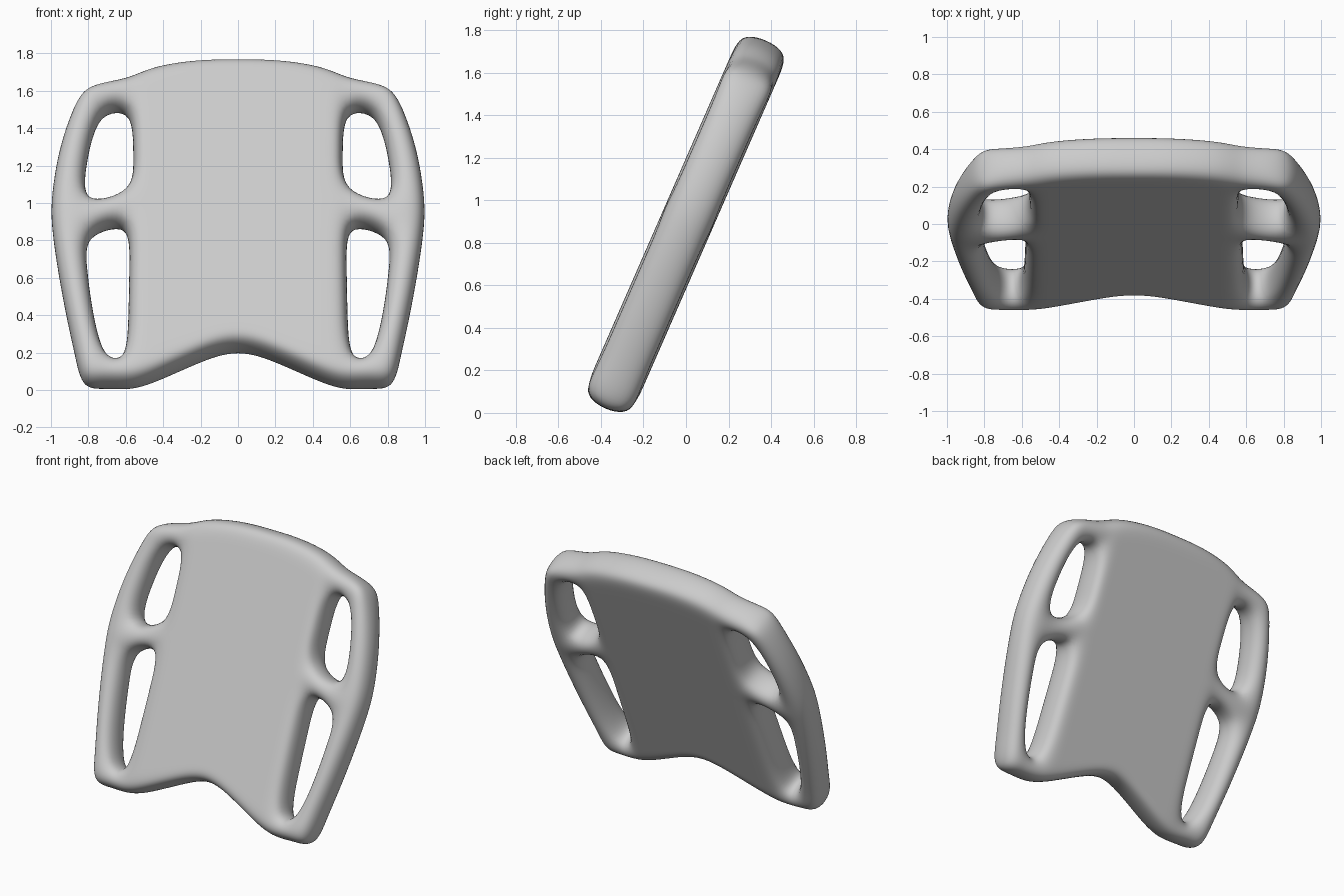
import bpy
import bmesh
import math

default_cube = bpy.data.objects.get("Cube")
if default_cube:
    bpy.data.objects.remove(default_cube, do_unlink=True)

TILT = math.radians(23.6)
MID_HEIGHT = 0.89
THICKNESS = 0.247
PANEL_X = (0.0, 0.22, 0.46)


def make_material(name, color):
    material = bpy.data.materials.new(name)
    material.use_nodes = True
    material.diffuse_color = color
    material.node_tree.nodes["Principled BSDF"].inputs["Base Color"].default_value = color
    return material


def cage_row(panel_edge, rail_inner, rail_outer, panel_heights=None):
    """One row of the half board: flat panel, then grip opening, then side rail."""
    heights = panel_heights or [panel_edge[1]] * len(PANEL_X)
    return list(zip(PANEL_X, heights)) + [panel_edge, rail_inner, rail_outer]


# Rows of the right-hand half, from the scooped bottom edge to the arched top
rows = [
    cage_row((.58, .01), (.72, .02), (.84, .01), (.24, .16, .045)),
    cage_row((.6, .15), (.71, .15), (.88, .2), (.34, .26, .16)),
    cage_row((.59, .42), (.77, .4), (.93, .42)),
    cage_row((.585, .68), (.8, .64), (.98, .7)),
    cage_row((.585, .91), (.815, .835), (1, .85)),
    cage_row((.56, 1.05), (.83, .97), (1.01, .99)),
    cage_row((.565, 1.25), (.805, 1.22), (.975, 1.25)),
    cage_row((.565, 1.5), (.74, 1.5), (.895, 1.49), (1.64, 1.63, 1.58)),
    cage_row((.58, 1.66), (.72, 1.635), (.83, 1.59), (1.755, 1.755, 1.72)),
]
OPENING_COLUMN = len(PANEL_X)
OPENING_ROWS = (1, 2, 3, 5, 6)   # the crossbar sits between the two openings

# Quad cage in the board's own upright plane
bm = bmesh.new()
grid = [[bm.verts.new((x, 0, (z - MID_HEIGHT) / math.cos(TILT))) for x, z in row]
        for row in rows]
for r in range(len(grid) - 1):
    for c in range(len(grid[r]) - 1):
        if c == OPENING_COLUMN and r in OPENING_ROWS:
            continue
        bm.faces.new((grid[r][c], grid[r][c + 1], grid[r + 1][c + 1], grid[r + 1][c]))

mesh = bpy.data.meshes.new("float_board")
bm.to_mesh(mesh)
bm.free()
mesh.shade_smooth()
mesh.materials.append(make_material("light grey foam", (0.6, 0.6, 0.6, 1)))

# Leaning board
board = bpy.data.objects.new("float_board", mesh)
bpy.context.collection.objects.link(board)
board.location.z = MID_HEIGHT
board.rotation_euler.x = -TILT

# Mirror to the full width, thicken, and round everything off
mirror = board.modifiers.new("Mirror", "MIRROR")
mirror.use_clip = True
solid = board.modifiers.new("Thickness", "SOLIDIFY")
solid.thickness = THICKNESS
solid.offset = 0
smooth = board.modifiers.new("Rounding", "SUBSURF")
smooth.levels = 3
smooth.render_levels = 3
